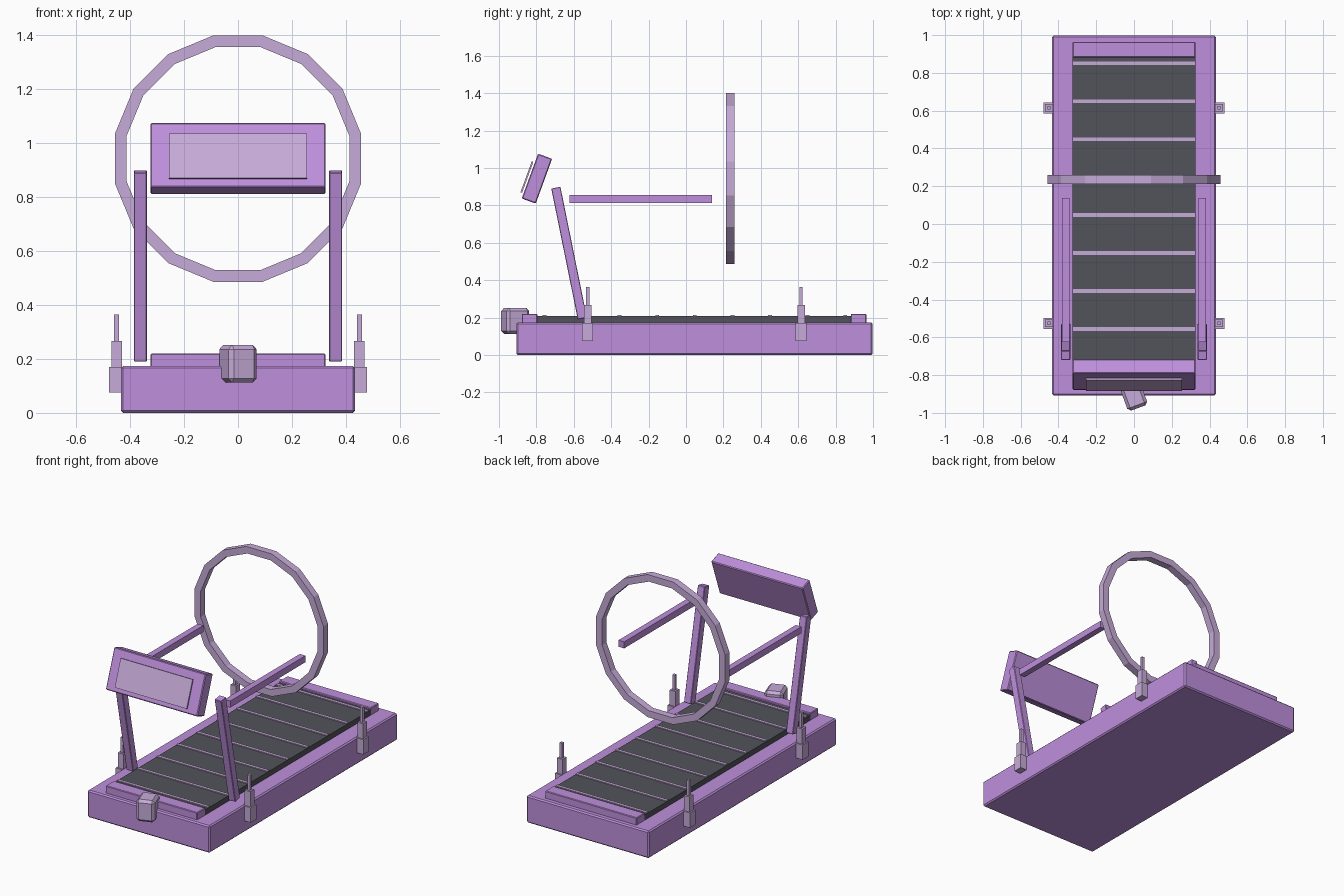
import bpy
import bmesh
from math import pi, cos, sin
from mathutils import Matrix

default = bpy.data.objects.get("Cube")
if default:
    bpy.data.objects.remove(default, do_unlink=True)


def material(name, rgb):
    m = bpy.data.materials.new(name)
    m.use_nodes = True
    m.diffuse_color = (*rgb, 1)
    m.node_tree.nodes["Principled BSDF"].inputs["Base Color"].default_value = (*rgb, 1)
    return m


PURPLE = material("purple", (0.52, 0.28, 0.72))
MAUVE = material("pale mauve", (0.57, 0.41, 0.69))
CHARCOAL = material("charcoal", (0.085, 0.085, 0.105))


def finish(name, bm, mat):
    mesh = bpy.data.meshes.new(name)
    bm.to_mesh(mesh)
    bm.free()
    mesh.materials.append(mat)
    ob = bpy.data.objects.new(name, mesh)
    bpy.context.collection.objects.link(ob)
    return ob


def box(name, size, loc, mat, rot=(0, 0, 0), bevel=0):
    bm = bmesh.new()
    bmesh.ops.create_cube(bm, size=1, matrix=Matrix.Diagonal((*size, 1)))
    ob = finish(name, bm, mat)
    ob.location, ob.rotation_euler = loc, rot
    if bevel:
        mod = ob.modifiers.new("Bevel", "BEVEL")
        mod.width, mod.segments = bevel, 1
    return ob


# Deck, end covers and running belt
box("base", (0.868, 1.905, 0.174), (0, 0.045, 0.087), PURPLE, bevel=0.008)
box("front_cover", (0.65, 0.083, 0.06), (0, -0.836, 0.19), PURPLE, bevel=0.004)
box("rear_cover", (0.65, 0.083, 0.06), (0, 0.923, 0.19), PURPLE, bevel=0.004)
box("belt", (0.65, 1.68, 0.05), (0, 0.043, 0.183), CHARCOAL)
for i in range(9):
    box(f"belt_slat_{i + 1}", (0.646, 0.02, 0.012), (0, -0.757 + 0.201 * i, 0.208), MAUVE)

# Uprights, handrails and side sensor stacks on both sides
for side, s in (("left", 1), ("right", -1)):
    box(f"{side}_upright", (0.049, 0.05, 0.714), (s * 0.362, -0.625, 0.545), PURPLE,
        (0.2, 0, 0), 0.003)
    box(f"{side}_handrail", (0.04, 0.762, 0.042), (s * 0.362, -0.243, 0.834), PURPLE)
    for end, y in (("front", -0.526), ("rear", 0.615)):
        for part, w, z0, z1 in (("block", 0.058, 0.075, 0.17),
                                ("neck", 0.04, 0.17, 0.267),
                                ("rod", 0.018, 0.267, 0.364)):
            box(f"{side}_{end}_sensor_{part}", (w, w, z1 - z0),
                (s * 0.45, y, (z0 + z1) / 2), MAUVE)

# Tilted console with its screen floating just in front
TILT = 0.35
box("console", (0.65, 0.08, 0.255), (0, -0.797, 0.943), PURPLE, (-TILT, 0, 0), 0.005)
box("screen", (0.51, 0.009, 0.176), (0, -0.797 - 0.057 * cos(TILT), 0.932 + 0.057 * sin(TILT)),
    MAUVE, (-TILT, 0, 0))

# Turned motor housing at the nose
box("motor_housing", (0.112, 0.13, 0.14), (0, -0.913, 0.182), MAUVE, (0, 0, 0.35), 0.016)

# Sixteen-sided hoop with a square section
SIDES, PROFILE = 16, ((0.466, -0.023), (0.466, 0.023), (0.422, 0.023), (0.422, -0.023))
bm = bmesh.new()
loops = []
for i in range(SIDES):
    a = 2 * pi * (i + 0.5) / SIDES
    loops.append([bm.verts.new((r * cos(a), y, r * sin(a))) for r, y in PROFILE])
for i in range(SIDES):
    here, there = loops[i], loops[(i + 1) % SIDES]
    for j in range(4):
        k = (j + 1) % 4
        bm.faces.new((here[j], here[k], there[k], there[j]))
bmesh.ops.recalc_face_normals(bm, faces=bm.faces)
finish("hoop", bm, MAUVE).location = (0, 0.236, 0.943)
